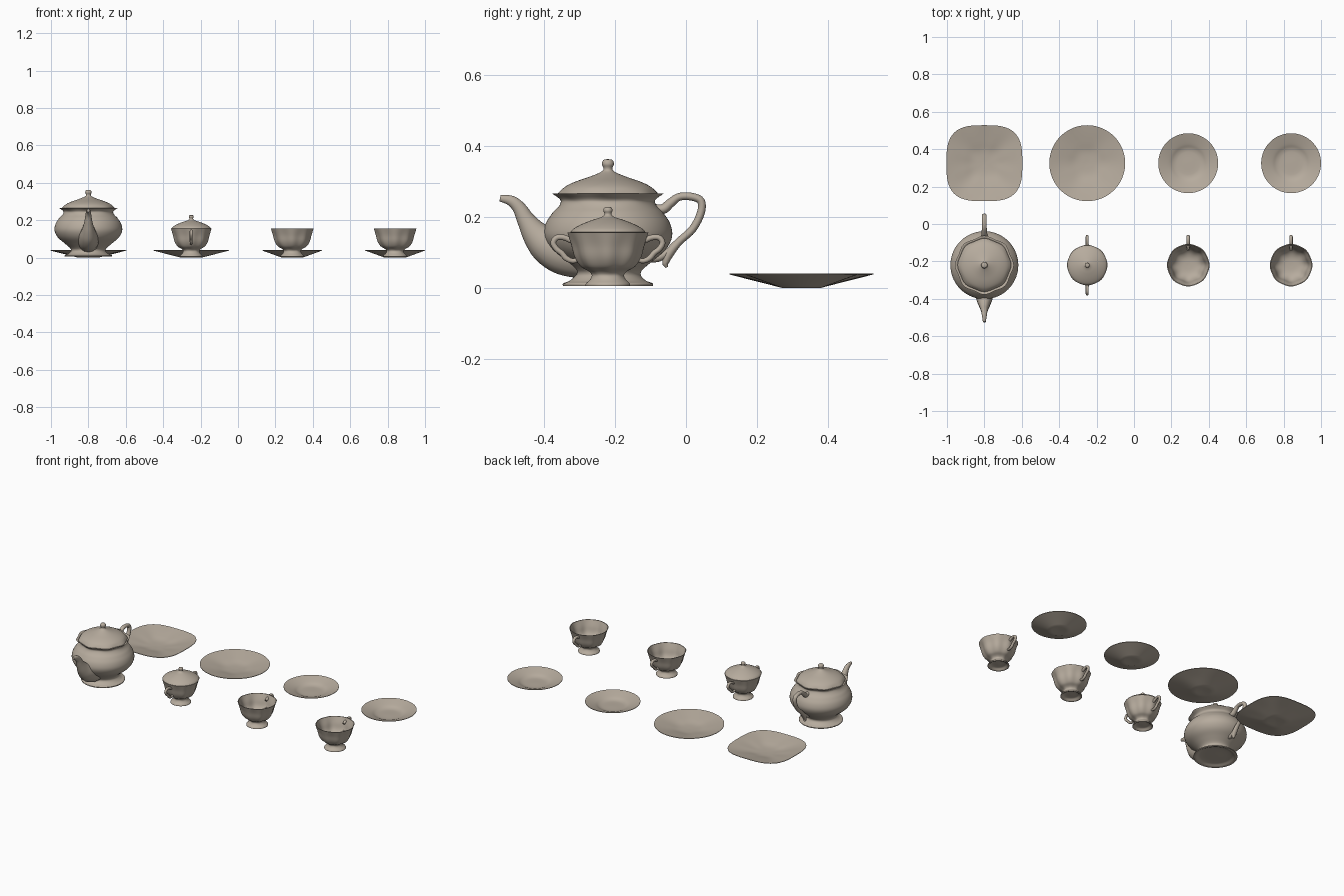
import bpy, bmesh, math
from mathutils import Vector

if "Cube" in bpy.data.objects:
    bpy.data.objects.remove(bpy.data.objects["Cube"])

clay = bpy.data.materials.new("warm_grey_china")
clay.diffuse_color = (0.47, 0.41, 0.34, 1)
clay.use_nodes = True
clay.node_tree.nodes["Principled BSDF"].inputs["Base Color"].default_value = clay.diffuse_color


def smooth_path(pts, steps=4):
    """Chord-length spline through the points; a doubled point makes a corner."""
    p = [Vector(q) for q in pts]
    t = [0.0]
    for a, b in zip(p, p[1:]):
        t.append(t[-1] + (b.xy - a.xy).length)
    last = len(p) - 1

    def slope(i):
        a, b = max(i - 1, 0), min(i + 1, last)
        return (p[b] - p[a]) / (t[b] - t[a])

    out = [p[0]]
    for i in range(last):
        h = t[i + 1] - t[i]
        if h < 1e-7:
            continue
        m0, m1 = slope(i) * h, slope(i + 1) * h
        for k in range(1, steps + 1):
            s = k / steps
            out.append(p[i] * (2*s**3 - 3*s*s + 1) + m0 * (s**3 - 2*s*s + s)
                       + p[i + 1] * (3*s*s - 2*s**3) + m1 * (s**3 - s*s))
    return out


def finish(name, bm, loc, angle=45):
    bmesh.ops.remove_doubles(bm, verts=bm.verts, dist=1e-5)
    bmesh.ops.recalc_face_normals(bm, faces=bm.faces)
    me = bpy.data.meshes.new(name)
    bm.to_mesh(me)
    bm.free()
    me.materials.append(clay)
    ob = bpy.data.objects.new(name, me)
    bpy.context.collection.objects.link(ob)
    ob.location = loc
    bpy.ops.object.select_all(action='DESELECT')
    ob.select_set(True)
    bpy.context.view_layer.objects.active = ob
    bpy.ops.object.shade_smooth_by_angle(angle=math.radians(angle))
    return ob


def skin(bm, rings):
    for a, b in zip(rings, rings[1:]):
        n = len(a)
        for i in range(n):
            bm.faces.new((a[i], a[(i + 1) % n], b[(i + 1) % n], b[i]))


def lathe(name, profile, loc, lobes=8, square=2.0, n=72):
    """Spin (radius, height, flute) points; square > 2 gives a rounded square."""
    bm = bmesh.new()
    rings = []
    for r, z, flute in smooth_path(profile):
        ring = []
        for i in range(n):
            a = 2 * math.pi * i / n
            c, s = math.cos(a), math.sin(a)
            k = (abs(c)**square + abs(s)**square) ** (-1 / square)
            k *= max(r, 0) * (1 + flute * math.cos(lobes * a))
            ring.append(bm.verts.new((k * c, k * s, z)))
        rings.append(ring)
    skin(bm, rings)
    return finish(name, bm, loc)


def tube(name, path, loc, widen=1.0, flip=1, n=16):
    """Sweep (y, z, radius) points in the upright plane through the pot."""
    bm = bmesh.new()
    pts = smooth_path(path, 5)
    rings = []
    for i, (y, z, r) in enumerate(pts):
        d = (pts[min(i + 1, len(pts) - 1)] - pts[max(i - 1, 0)]).xy.normalized()
        ring = []
        for j in range(n):
            a = 2 * math.pi * j / n
            u, w = r * math.cos(a), r * widen * math.sin(a)
            ring.append(bm.verts.new((w, flip * (y - d.y * u), z + d.x * u)))
        rings.append(ring)
    skin(bm, rings)
    bm.faces.new(rings[0])
    bm.faces.new(rings[-1])
    return finish(name, bm, loc)


FRONT, BACK = -0.22, 0.325

# Teapot body with flared foot and scalloped rim
pot = (-0.8, FRONT, 0)
lathe("teapot_body", [
    (0, .016, 0), (.09, .016, 0), (.115, .006, 0), (.115, .006, 0), (.127, .006, 0), (.127, .006, 0),
    (.127, .012, 0), (.108, .02, 0), (.093, .035, 0), (.095, .048, 0), (.125, .075, 0),
    (.163, .108, 0), (.181, .145, 0), (.175, .182, 0), (.155, .213, 0), (.155, .213, 0),
    (.137, .232, 0), (.132, .247, .01), (.153, .266, .03), (.153, .266, .03),
    (.147, .266, .03), (.147, .266, .03), (.127, .25, .01), (.115, .235, 0)], pot)
lathe("teapot_lid", [
    (.118, .25, 0), (.14, .261, .02), (.14, .261, .02), (.137, .268, .015), (.122, .284, 0), (.095, .298, 0),
    (.055, .312, 0), (.027, .323, 0), (.014, .331, 0), (.013, .338, 0),
    (.017, .349, 0), (.013, .36, 0), (0, .363, 0)], pot)
tube("teapot_spout", [
    (-.06, .095, .07), (-.125, .103, .066), (-.17, .122, .055), (-.202, .15, .04), (-.23, .19, .026),
    (-.25, .225, .019), (-.272, .245, .015), (-.304, .253, .009)], pot, widen=.85)
tube("teapot_handle", [
    (.125, .225, .012), (.155, .222, .014), (.175, .238, .013), (.2, .256, .011), (.235, .257, .011),
    (.262, .245, .011), (.262, .212, .011), (.238, .165, .011), (.2, .13, .011), (.175, .1, .013),
    (.162, .07, .009), (.166, .058, .004)], pot, widen=1.15)
tube("teapot_handle_joint", [(.10, .085, .012), (.14, .085, .012), (.175, .104, .011)], pot)

# Sugar bowl with lid, fluted cups, and their ear-shaped handles
CUP = [
    (0, .018, 0), (.04, .018, 0), (.056, .006, 0), (.056, .006, 0), (.063, .006, 0), (.063, .006, 0),
    (.062, .012, 0), (.05, .024, 0), (.045, .036, .01), (.052, .046, .02), (.074, .06, .03),
    (.09, .085, .035), (.1, .12, .03), (.113, .156, .01), (.113, .156, .01),
    (.109, .156, .01), (.109, .156, .01), (.095, .12, .03), (.084, .085, .03),
    (.066, .064, .02), (.04, .053, 0), (0, .05, 0)]
EAR = [
    (.088, .125, .007), (.105, .134, .008), (.125, .142, .008), (.145, .141, .008), (.154, .127, .008),
    (.145, .11, .008), (.13, .098, .008), (.118, .084, .008), (.1, .076, .007), (.08, .08, .007)]

sugar = (-0.25, FRONT, 0)
lathe("sugar_bowl", [(r * .95, z, f) for r, z, f in CUP], sugar)
lathe("sugar_lid", [
    (.098, .15, 0), (.106, .157, 0), (.106, .157, 0), (.098, .166, 0), (.075, .179, 0), (.045, .191, 0),
    (.02, .199, 0), (.011, .205, 0), (.01, .21, 0), (.013, .218, 0), (.01, .226, 0), (0, .228, 0)], sugar)
for side, flip in (("back", 1), ("front", -1)):
    tube("sugar_handle_" + side, EAR, sugar, flip=flip)

for label, x in (("left", .29), ("right", .84)):
    spot = (x, FRONT, 0)
    lathe("cup_" + label, CUP, spot)
    tube("cup_handle_" + label, EAR, spot, widen=1.1)
    # Saucer with a shallow well
    lathe("saucer_" + label, [
        (0, .003, 0), (.055, 0, 0), (.055, 0, 0), (.11, .02, 0), (.16, .038, 0), (.16, .038, 0),
        (.16, .041, 0), (.16, .041, 0), (.13, .032, 0), (.1, .022, 0), (.08, .013, 0), (.06, .009, 0),
        (0, .009, 0)], (x, BACK, 0))

# Large plates: one rounded square, one round, both gently rippled
PLATE = [
    (0, .003, 0), (.055, 0, 0), (.055, 0, 0), (.13, .02, .02), (.203, .038, 0), (.203, .038, 0),
    (.203, .041, 0), (.203, .041, 0), (.16, .032, .02), (.11, .021, .03), (.06, .01, .02), (0, .007, 0)]
lathe("square_plate", PLATE, (-0.8, BACK, 0), square=3.1)
lathe("round_plate", PLATE, (-0.25, BACK, 0), lobes=6)
